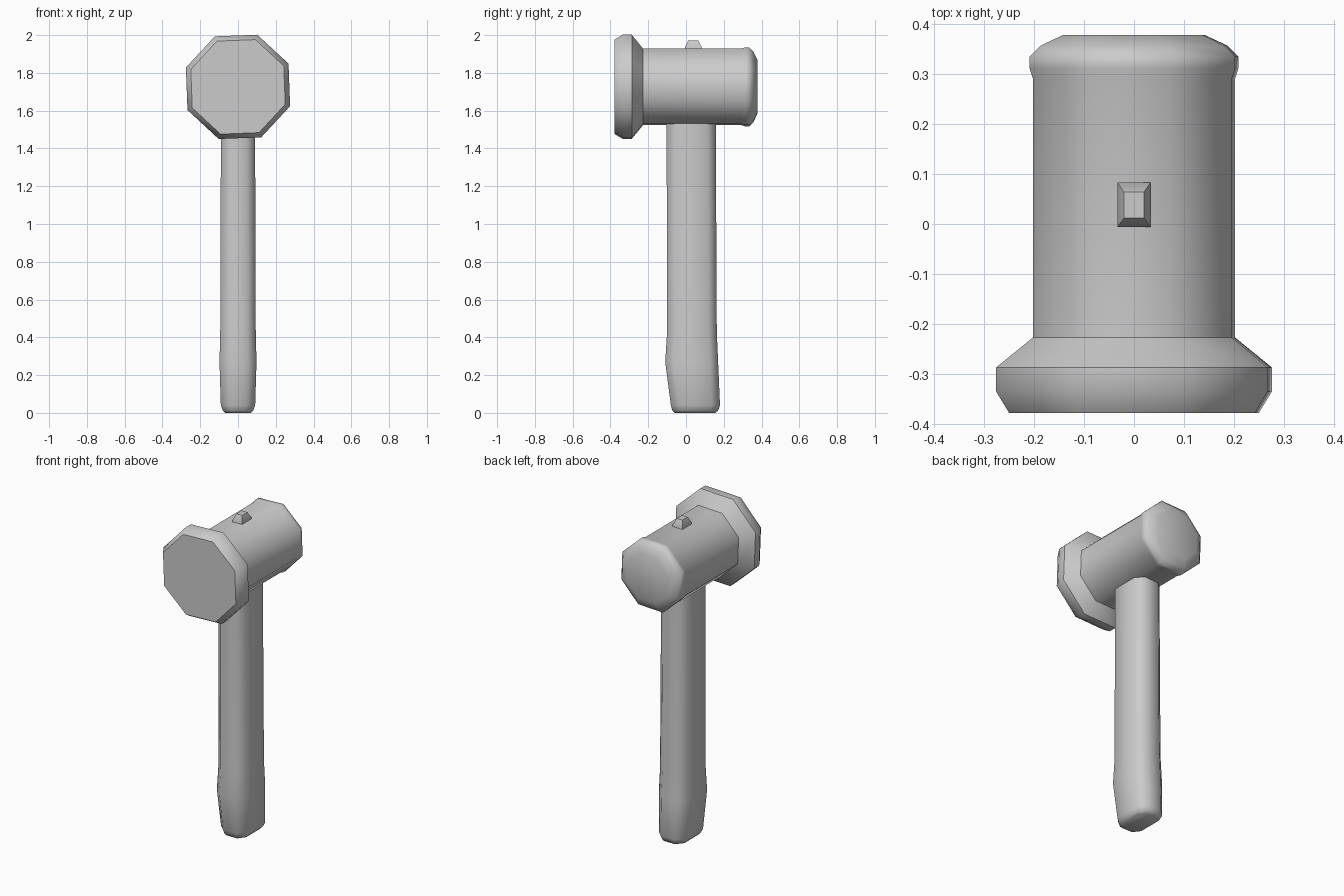
import bpy, math

if "Cube" in bpy.data.objects:
    bpy.data.objects.remove(bpy.data.objects["Cube"])

def loft(name, rings, angle):
    """Skin a list of equal-length closed rings and cap both ends."""
    n = len(rings[0])
    verts = [p for r in rings for p in r]
    faces = [tuple(range(n))[::-1], tuple(range(len(verts) - n, len(verts)))]
    for k in range(len(rings) - 1):
        a, b = k * n, (k + 1) * n
        for i in range(n):
            j = (i + 1) % n
            faces.append((a + i, a + j, b + j, b + i))
    me = bpy.data.meshes.new(name)
    me.from_pydata(verts, [], faces)
    ob = bpy.data.objects.new(name, me)
    bpy.context.collection.objects.link(ob)
    bpy.ops.object.select_all(action='DESELECT')
    ob.select_set(True)
    bpy.context.view_layer.objects.active = ob
    bpy.ops.object.mode_set(mode='EDIT')
    bpy.ops.mesh.select_all(action='SELECT')
    bpy.ops.mesh.normals_make_consistent(inside=False)
    bpy.ops.object.mode_set(mode='OBJECT')
    bpy.ops.object.shade_smooth_by_angle(angle=math.radians(angle))
    return ob

# Hammer head: slightly rolled octagon swept along y (y, half width)
ROLL, CZ = 2.2, 1.726
def head_ring(y, half):
    r = half / math.cos(math.radians(22.5 - ROLL))
    angs = [math.radians(22.5 + ROLL + 45 * i) for i in range(8)]
    return [(r * math.cos(a), y, CZ + r * math.sin(a)) for a in angs]

profile = [(-.378, .25), (-.335, .276), (-.287, .276), (-.227, .202),
           (.29, .202), (.312, .209), (.335, .209), (.357, .187), (.378, .142)]
loft("hammer_head", [head_ring(y, h) for y, h in profile], 50)

# Chamfered rectangular ring in the xy plane
def block_ring(z, hx, y0, y1, cx, cy):
    return [(hx, y0 + cy, z), (hx, y1 - cy, z), (hx - cx, y1, z), (cx - hx, y1, z),
            (-hx, y1 - cy, z), (-hx, y0 + cy, z), (cx - hx, y0, z), (hx - cx, y0, z)]

# Handle: octagonal shaft with a swollen grip
sections = [(0, .068, -.06, .155), (.012, .08, -.072, .17), (.04, .091, -.08, .18),
            (.27, .098, -.11, .17), (.43, .094, -.1, .163), (1.65, .09, -.103, .157)]
loft("handle", [block_ring(z, hx, a, b, hx * .48, .043) for z, hx, a, b in sections], 50)

# Handle wedge poking through the top of the head
def rect_ring(z, hx, y0, y1):
    return [(hx, y0, z), (hx, y1, z), (-hx, y1, z), (-hx, y0, z)]

loft("wedge", [rect_ring(1.88, .033, -.006, .083), rect_ring(1.937, .033, -.006, .083),
               rect_ring(1.972, .02, .012, .064)], 60)
